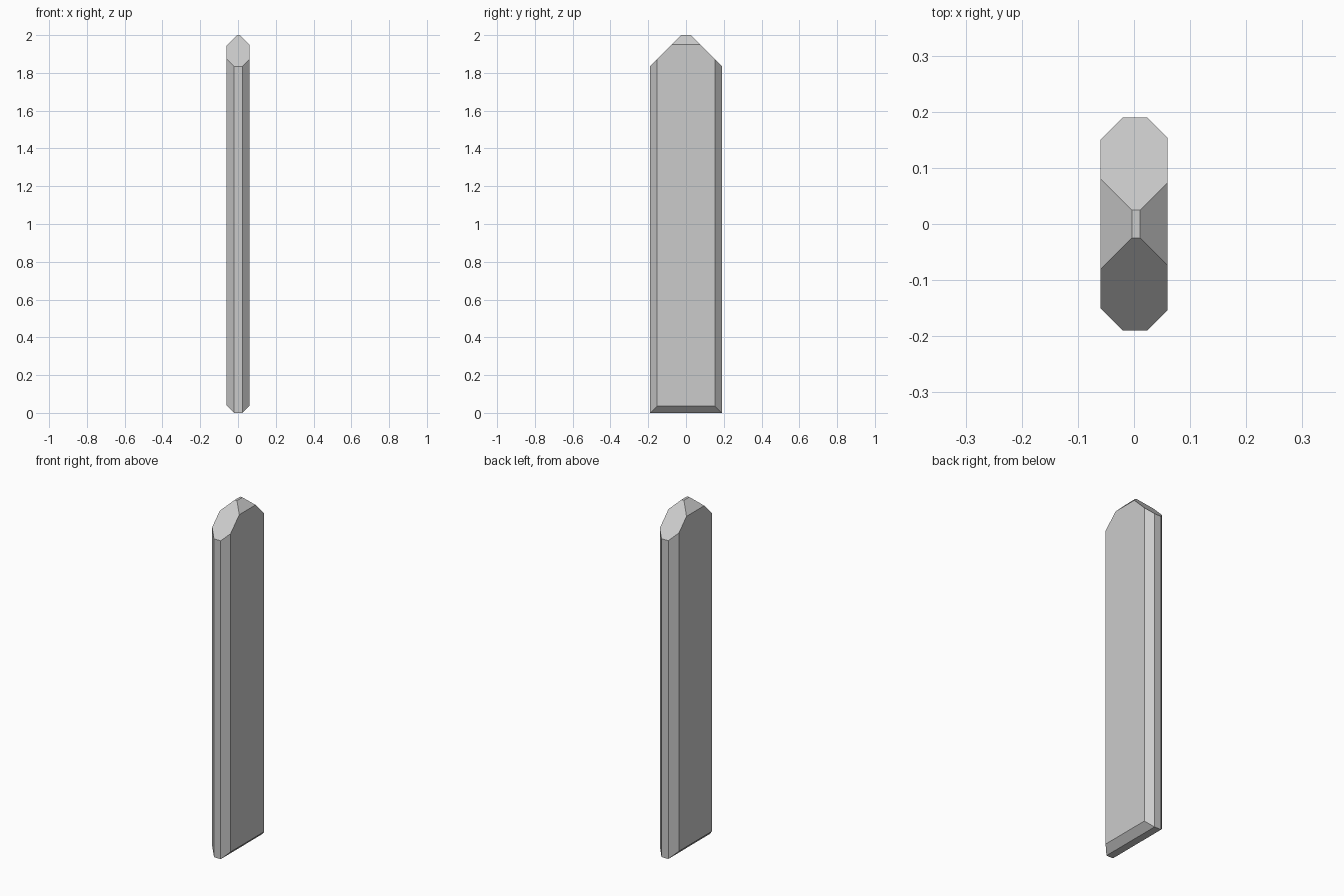
import bpy, bmesh
from mathutils import Vector

if "Cube" in bpy.data.objects:
    bpy.data.objects.remove(bpy.data.objects["Cube"])

# Plank blank
bm = bmesh.new()
bmesh.ops.create_cube(bm, size=1.0)
for v in bm.verts:
    v.co = Vector((v.co.x * 0.12, v.co.y * 0.38, (v.co.z + 0.5) * 2.0))


def slice_off(point, normal):
    """Cut away everything on the normal's side and cap the opening."""
    geom = bm.verts[:] + bm.edges[:] + bm.faces[:]
    cut = bmesh.ops.bisect_plane(bm, geom=geom, dist=1e-6, plane_co=point,
                                 plane_no=normal, clear_outer=True)
    rim = [e for e in cut["geom_cut"] if isinstance(e, bmesh.types.BMEdge)]
    bmesh.ops.edgeloop_fill(bm, edges=rim)


for sx, end_x, top_x in ((-1, -0.02, -0.004), (1, 0.023, 0.011)):
    # Chamfered long edges
    for sy in (-1, 1):
        slice_off((end_x, sy * 0.19, 0), (sx, sy, 0))
    # Bottom edge chamfer
    slice_off((end_x, 0, 0), (sx, 0, -1))
    # Narrow slopes of the point
    slice_off((top_x, 0, 2), (sx, 0, 1))

# Broad slopes of the point
for sy in (-1, 1):
    slice_off((0, sy * 0.025, 2), (0, sy, 1))

bmesh.ops.recalc_face_normals(bm, faces=bm.faces[:])
mesh = bpy.data.meshes.new("fence_picket")
bm.to_mesh(mesh)
bm.free()
bpy.context.collection.objects.link(bpy.data.objects.new("fence_picket", mesh))
